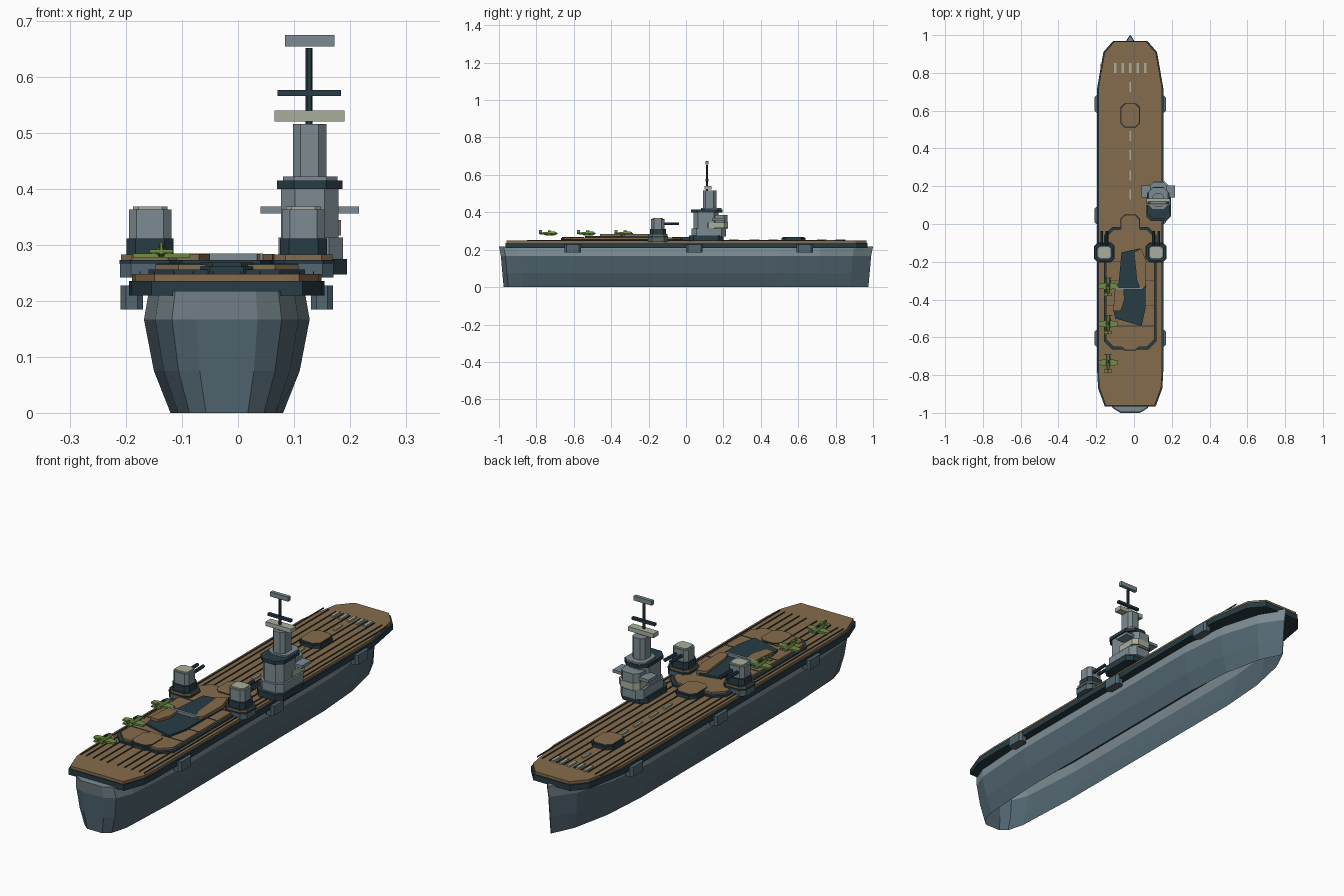
import bpy, bmesh, math
from mathutils import Vector

if "Cube" in bpy.data.objects:
    bpy.data.objects.remove(bpy.data.objects["Cube"], do_unlink=True)

CX = -0.02  # ship centreline


def material(name, rgb):
    m = bpy.data.materials.new(name)
    m.use_nodes = True
    m.diffuse_color = (*rgb, 1)
    m.node_tree.nodes["Principled BSDF"].inputs["Base Color"].default_value = (*rgb, 1)
    return m


WOOD = material("deck_wood", (.235, .15, .072))
DARK = material("dark_slate", (.02, .045, .058))
HULL = material("hull_blue_grey", (.085, .135, .168))
GREY = material("light_grey", (.20, .26, .285))
BEIGE = material("pale_beige", (.40, .43, .33))
GREEN = material("plane_green", (.16, .27, .06))


def finish(name, bm, *mats):
    bmesh.ops.recalc_face_normals(bm, faces=bm.faces)
    me = bpy.data.meshes.new(name)
    bm.to_mesh(me)
    bm.free()
    for m in mats:
        me.materials.append(m)
    ob = bpy.data.objects.new(name, me)
    bpy.context.collection.objects.link(ob)
    return ob


def loft(name, rings, *mats, rule=None, caps=True):
    """Skin a stack of matching rings, capping both ends unless left open."""
    bm = bmesh.new()
    rows = [[bm.verts.new(p) for p in ring] for ring in rings]
    n = len(rows[0])
    for a, b in zip(rows, rows[1:]):
        for i in range(n):
            bm.faces.new((a[i], a[(i + 1) % n], b[(i + 1) % n], b[i]))
    if caps:
        bm.faces.new(rows[0])
        bm.faces.new(rows[-1])
    bm.normal_update()
    if rule:
        for f in bm.faces:
            f.material_index = rule(f)
    return finish(name, bm, *mats)


def prism(name, pts, z0, z1, *mats, rule=None):
    return loft(name, [[(x, y, z) for x, y in pts] for z in (z0, z1)], *mats, rule=rule)


def box(name, x0, x1, y0, y1, z0, z1, *mats, rule=None):
    return prism(name, [(x0, y0), (x1, y0), (x1, y1), (x0, y1)], z0, z1, *mats, rule=rule)


def block(name, x0, x1, y0, y1, z0, z1, c, *mats, rule=None):
    """Box with chamfered upright corners."""
    pts = [(x0 + c, y0), (x1 - c, y0), (x1, y0 + c), (x1, y1 - c),
           (x1 - c, y1), (x0 + c, y1), (x0, y1 - c), (x0, y0 + c)]
    return prism(name, pts, z0, z1, *mats, rule=rule)


def mirrored(half):
    """Close a plan outline given as (half width, y) from stern to bow."""
    return [(CX + w, y) for w, y in half] + [(CX - w, y) for w, y in reversed(half)]


def top_only(f):
    return 0 if abs(f.normal.z) > .9 and f.calc_center_median().z > .25 else 1


# Hull: one plan outline, scaled at each waterline, open below
plan = [(.055, -1), (.098, -.975), (.128, -.9), (.148, -.6), (.148, .5),
        (.125, .72), (.07, .9), (.002, 1)]
levels = [(0, .68, .975), (.075, .88, .982), (.167, 1, .99), (.218, .94, 1)]
loft("hull", [[(x, y, z) for x, y in mirrored([(w * s, y * k) for w, y in plan])]
              for z, s, k in levels], HULL, GREY, caps=False,
     rule=lambda f: int(f.calc_center_median().z > .17))
prism("hull_top", mirrored([(w * .93, y * .995) for w, y in plan]), .212, .217, GREY, DARK,
      rule=lambda f: int(f.calc_center_median().z < .213))

# Flight deck with a dark rim below the planking
deck = [(.135, -.965), (.17, -.87), (.175, -.78), (.175, .72), (.142, .91), (.09, .97)]
prism("deck_rim", mirrored(deck), .21, .236, DARK)
prism("flight_deck", mirrored([(w - .006, y * .995) for w, y in deck]), .236, .248, WOOD)

# Thin raised battens between the planks, dark on their sides
for off in (.025, .06, .095, .13, .155):
    for s in (-1, 1):
        x = CX + s * off
        box("deck_batten", x - .0012, x + .0012, -.85, .85, .247, .253, WOOD, DARK, rule=top_only)

# Painted deck marks
for i in range(5):
    x = CX + (i - 2) * .04
    box("bow_mark", x - .0065, x + .0065, .8, .852, .247, .2555, BEIGE)
for y in (.7, .44, .34, .23, .13):
    box("centre_dash", CX - .005, CX + .005, y, y + .052, .247, .2545, BEIGE)

# Lifts, dark sided with wooden tops
for y in (.575, -.015, -.605):
    block("lift_frame", CX - .052, CX + .052, y - .064, y + .064, .247, .262, .022, DARK)
    block("lift", CX - .047, CX + .047, y - .059, y + .059, .255, .269, .021, WOOD, DARK, rule=top_only)

# Raised stern platform
block("platform_rim", CX - .14, CX + .14, -.665, -.015, .247, .256, .045, DARK)
block("platform", CX - .128, CX + .128, -.652, -.028, .25, .265, .042, WOOD)
for y in (-.54, -.43, -.3, -.2):
    box("platform_seam", CX - .126, CX + .126, y - .002, y + .002, .262, .2665, DARK)
prism("dark_panel", [(-.1, -.5), (.04, -.54), (.06, -.45), (.065, -.2), (.03, -.13),
                     (-.066, -.15), (-.08, -.3), (-.11, -.45)], .262, .273, DARK)
prism("panel_left", [(-.11, -.46), (-.07, -.46), (-.05, -.4), (-.055, -.34), (-.1, -.33)],
      .262, .284, WOOD)
prism("panel_right", [(.015, -.3), (.035, -.35), (.062, -.33), (.065, -.2), (.04, -.13), (.0, -.15)],
      .262, .284, WOOD)
box("blast_screen", -.09, .045, -.347, -.335, .262, .285, GREY)

# Side sponsons under the deck edge
for y in (-.605, .045, .635):
    for s in (-1, 1):
        a, b = sorted((CX + s * .15, CX + s * .19))
        block("sponson", a, b, y - .044, y + .044, .185, .228, .01, HULL)


def tube(name, a, b, r, mat, sides=6):
    a, b = Vector(a), Vector(b)
    q = (b - a).to_track_quat('Z', 'Y')
    ring = [q @ Vector((r * math.cos(t), r * math.sin(t), 0))
            for t in (math.tau * i / sides for i in range(sides))]
    return loft(name, [[p + c for p in ring] for c in (a, b)], mat)


# Twin gun turrets, barrels pointing to the bow
for s in (-1, 1):
    x, y = CX + s * .137, -.15
    block("turret_tub", x - .054, x + .054, y - .052, y + .052, .242, .266, .02, HULL)
    block("turret_tub_band", x - .055, x + .055, y - .053, y + .053, .266, .273, .02, DARK)
    block("turret_tub_floor", x - .052, x + .052, y - .05, y + .05, .273, .283, .02, WOOD, DARK,
          rule=lambda f: int(f.normal.z > .9))
    block("barbette", x - .042, x + .042, y - .042, y + .042, .28, .312, .016, DARK)
    block("turret", x - .038, x + .038, y - .036, y + .034, .31, .363, .014, GREY)
    block("turret_roof", x - .031, x + .031, y - .029, y + .027, .363, .369, .01, BEIGE)
    for dx in (-.014, .014):
        tube("gun_barrel", (x + dx, y + .03, .338), (x + dx, y + .112, .34), .0075, DARK)

# Island superstructure
block("island_base", .065, .195, .015, .2, .247, .275, .025, DARK)
block("island_lower", .072, .188, .03, .215, .27, .313, .025, GREY)
block("island_body", .077, .18, .04, .175, .31, .402, .025, GREY)
block("island_rear", .085, .175, .12, .222, .31, .385, .02, GREY)
block("island_band", .083, .184, .1, .225, .317, .345, .02, BEIGE)
box("bridge_wing", .04, .216, .14, .205, .356, .369, GREY)
block("bridge_deck", .07, .187, .028, .195, .4, .415, .03, DARK)
block("bridge_roof", .08, .178, .08, .19, .415, .422, .02, GREY)
block("tower", .098, .158, .09, .162, .42, .516, .014, GREY)

# Mast and yards
tube("mast", (.127, .112, .51), (.127, .112, .652), .0065, DARK)
box("lower_yard", .065, .19, .1, .135, .521, .54, BEIGE)
box("middle_yard", .071, .184, .105, .119, .566, .577, DARK)
box("radar_bar", .084, .172, .105, .121, .655, .675, GREY)


def plane(x, y):
    """Small parked aeroplane, nose to the bow."""
    z = .287
    prof = [(-.052, .004), (-.01, .01), (.03, .012), (.042, .008)]
    loft("plane_body", [[(x + r * math.cos(t), y + d, z + r * math.sin(t))
                         for t in (math.tau * i / 6 for i in range(6))] for d, r in prof], GREEN)
    wing = [(.012, -.017), (.051, -.01), (.051, .012), (.012, .02)]
    prism("plane_wing", [(x + w, y + d) for w, d in wing] + [(x - w, y + d) for w, d in reversed(wing)],
          z - .01, z - .002, GREEN)
    box("tailplane", x - .021, x + .021, y - .052, y - .036, z - .001, z + .005, GREEN)
    box("tail_fin", x - .0025, x + .0025, y - .052, y - .036, z, z + .018, GREEN)
    box("canopy", x - .004, x + .004, y - .004, y + .014, z + .006, z + .015, DARK)
    box("propeller", x - .018, x + .018, y + .042, y + .047, z - .003, z + .003, GREY)


for y in (-.33, -.53, -.735):
    plane(-.137, y)
